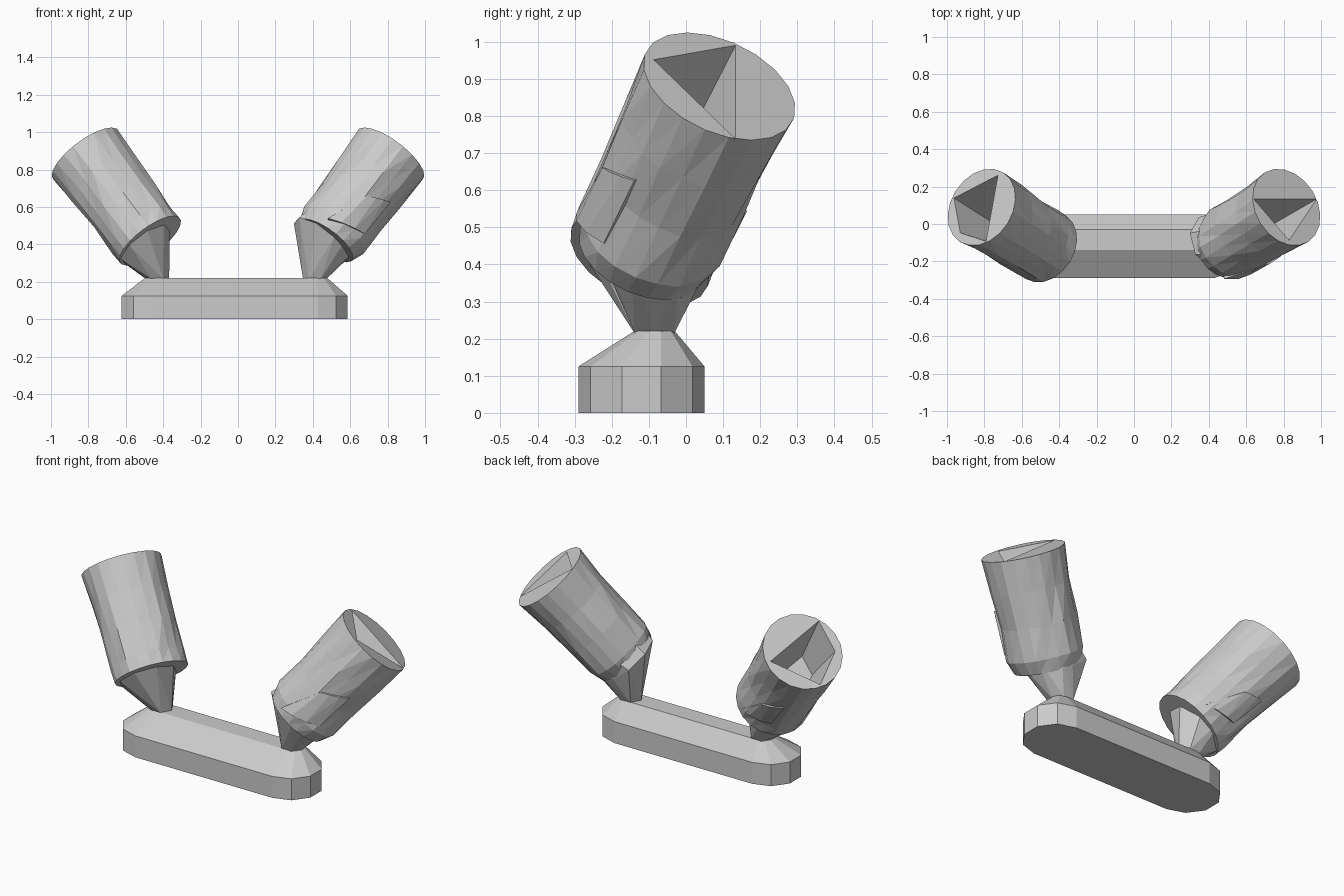
import bpy, bmesh, math, random
from mathutils import Vector as V

if "Cube" in bpy.data.objects:
    bpy.data.objects.remove(bpy.data.objects["Cube"])

random.seed(4)


def make(name, bm):
    bmesh.ops.recalc_face_normals(bm, faces=bm.faces)
    me = bpy.data.meshes.new(name)
    bm.to_mesh(me)
    bm.free()
    ob = bpy.data.objects.new(name, me)
    bpy.context.collection.objects.link(ob)
    return ob


def hull(name, pts):
    bm = bmesh.new()
    for p in pts:
        bm.verts.new(p)
    r = bmesh.ops.convex_hull(bm, input=bm.verts)
    junk = {g for g in r["geom_interior"] + r["geom_unused"] if isinstance(g, bmesh.types.BMVert)}
    bmesh.ops.delete(bm, geom=list(junk), context='VERTS')
    bmesh.ops.dissolve_limit(bm, angle_limit=0.02, verts=bm.verts, edges=bm.edges)
    return make(name, bm)


def loft(name, rings, triangles=False):
    bm = bmesh.new()
    vs = [[bm.verts.new(p) for p in r] for r in rings]
    n = len(vs[0])
    for a, b in zip(vs, vs[1:]):
        for i in range(n):
            j = (i + 1) % n
            if triangles:
                bm.faces.new((a[i], a[j], b[j]))
                bm.faces.new((a[i], b[j], b[i]))
            else:
                bm.faces.new((a[i], a[j], b[j], b[i]))
    bm.faces.new(vs[0][::-1])
    bm.faces.new(vs[-1])
    return make(name, bm)


def stadium(x0, x1, y, r, z):
    pts = []
    for x, start in ((x1, -90), (x0, 90)):
        for i in range(6):
            a = math.radians(start + 36 * i)
            pts.append(V((x + r * math.cos(a), y + r * math.sin(a), z)))
    return pts


def frame(side):
    lo, hi = V((0.47 * side, -0.125, 0.42)), V((0.815 * side, 0.09, 0.88))
    ax = (hi - lo).normalized()
    u = V((0, 0, 1)).cross(ax).normalized()
    return lo, hi, ax, u, ax.cross(u)


def circle(c, u, v, r, n, jitter=0.0):
    out = []
    for i in range(n):
        a = math.tau * i / n
        k = r + random.uniform(-jitter, jitter)
        out.append(c + (u * math.cos(a) + v * math.sin(a)) * k)
    return out


def cup(name, side, bottom, opening):
    lo, hi, ax, u, v = frame(side)
    prof = [(0, bottom), (.12, .2), (.4, .201), (.7, .208), (1, .219)]
    body = loft(name, [circle(lo.lerp(hi, t), u, v, r, 20, 0.007 if 0 < t < 1 else 0)
                       for t, r in prof], True)
    # tapered angular pocket in the upper end, outlined in plan
    rim = [V((x, y, hi.z - (ax.x * (x - hi.x) + ax.y * (y - hi.y)) / ax.z)) for x, y in opening]
    mid = sum(rim, V()) / len(rim)
    rings = [[mid + (p - mid) * s + ax * d for p in rim] for s, d in ((1, .02), (.98, 0), (.6, -.28))]
    cut = loft("pocket_cutter", rings)
    cut.hide_render = True
    m = body.modifiers.new("pocket", 'BOOLEAN')
    m.operation, m.object, m.solver = 'DIFFERENCE', cut, 'EXACT'
    bpy.context.view_layer.objects.active = body
    bpy.ops.object.modifier_apply(modifier=m.name)
    bpy.data.objects.remove(cut)


def plate(name, side, t0, t1, mid, half):
    # thin, skewed shell patch on the cup wall
    lo, hi, ax, u, v = frame(side)
    d0 = V((mid[0], mid[1], 0))
    a0 = math.atan2(d0.dot(v), d0.dot(u))
    pts = []
    for t, w, skew in ((t0, half, 0), (t1, half * .6, .25)):
        for k in (-1, -.35, .35, 1):
            a = a0 + k * w + skew
            d = u * math.cos(a) + v * math.sin(a)
            c = lo.lerp(hi, t + .06 * k)
            pts += [c + d * (s + .015 * t) for s in (.17, .203)]
    hull(name, pts)


# base plate with chamfered top
hull("base_plate", stadium(-.46, .425, -.12, .17, 0) + stadium(-.46, .425, -.12, .17, .125)
     + stadium(-.445, .425, -.085, .055, .22))

# flared necks, both leaning toward -x under the cups
for name, side, foot, shift, r in (("right_neck", 1, .41, .05, .16),
                                   ("left_neck", -1, -.43, .035, .16)):
    lo, hi, ax, u, v = frame(side)
    d = V((-1, .3, 0))
    d = (d - ax * d.dot(ax)).normalized()
    c = lo + d * shift
    hull(name, circle(V((foot, -.085, .215)), V((1, 0, 0)), V((0, 1, 0)), .062, 6)
         + circle(c, u, v, r, 8) + circle(lo + ax * .1, u, v, .18, 8))

# hollow tilted cups
cup("right_cup", 1, .175, [(.637, .135), (.83, -.09), (.98, .135)])
cup("left_cup", -1, .2, [(-.965, .14), (-.93, -.05), (-.79, -.095), (-.725, .265)])

# broken surface plates
plate("right_front_plate", 1, .12, .5, (.3, -1), .55)
plate("left_back_plate", -1, .15, .5, (-.2, 1), .45)
